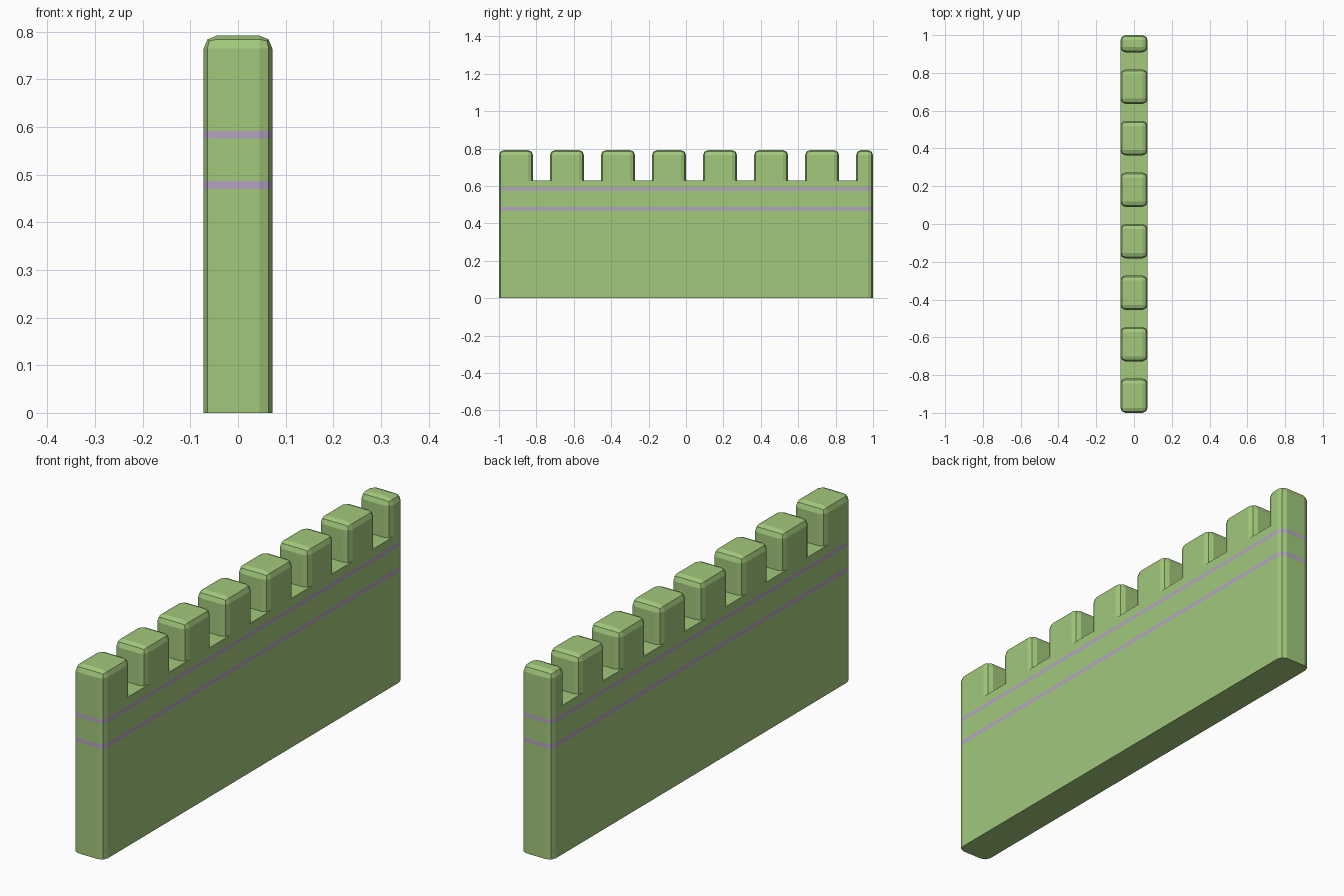
import bpy, bmesh

if "Cube" in bpy.data.objects:
    bpy.data.objects.remove(bpy.data.objects["Cube"])

HALF_X, WALL_TOP, TOP = 0.072, 0.63, 0.792
R = 0.027          # two-segment edge bevel
UNIT = 1 / 11      # merlon = 2 units, gap = 1 unit


def material(name, color):
    m = bpy.data.materials.new(name)
    m.diffuse_color = color
    m.use_nodes = True
    m.node_tree.nodes["Principled BSDF"].inputs["Base Color"].default_value = m.diffuse_color
    return m


green = material("green_stone", (0.36, 0.58, 0.20, 1))
lilac = material("lilac_band", (0.46, 0.37, 0.54, 1))


def bevelled_block(name, y0, y1, z0, z1, bevel_top):
    """Box with bevelled vertical edges and, optionally, bevelled top edges."""
    bm = bmesh.new()
    bmesh.ops.create_cube(bm, size=1)
    for v in bm.verts:
        v.co.x *= 2 * HALF_X
        v.co.y = y0 + (v.co.y + 0.5) * (y1 - y0)
        v.co.z = z0 + (v.co.z + 0.5) * (z1 - z0)
    edges = []
    for e in bm.edges:
        heights = [v.co.z for v in e.verts]
        vertical = abs(heights[0] - heights[1]) > 1e-5
        top = min(heights) > z1 - 1e-5
        if vertical or (top and bevel_top):
            edges.append(e)
    bmesh.ops.bevel(bm, geom=edges, offset=R, segments=2, profile=0.5,
                    affect='EDGES', clamp_overlap=True)
    return bm


def finish(name, bm):
    mesh = bpy.data.meshes.new(name)
    bm.to_mesh(mesh)
    bm.free()
    mesh.materials.append(green)
    mesh.materials.append(lilac)
    obj = bpy.data.objects.new(name, mesh)
    bpy.context.collection.objects.link(obj)
    return obj


# Wall body, sliced so the two flush painted bands get their own faces
BANDS = [(0.470, 0.487), (0.576, 0.592)]
wall = bevelled_block("wall", -1, 1, 0, WALL_TOP, False)
for z in [z for band in BANDS for z in band]:
    bmesh.ops.bisect_plane(wall, geom=wall.verts[:] + wall.edges[:] + wall.faces[:],
                           plane_co=(0, 0, z), plane_no=(0, 0, 1))
for f in wall.faces:
    z = f.calc_center_median().z
    if any(lo < z < hi for lo, hi in BANDS):
        f.material_index = 1
finish("wall", wall)

# Merlons along the top; the last one is cut short by the wall's end
for i in range(8):
    start = -1 + 3 * UNIT * i
    bm = bevelled_block("merlon", start, min(start + 2 * UNIT, 1), WALL_TOP, TOP, True)
    # open underside sits on the wall
    under = [f for f in bm.faces if f.normal.z < -0.9]
    bmesh.ops.delete(bm, geom=under, context='FACES_ONLY')
    finish(f"merlon_{i + 1}", bm)
